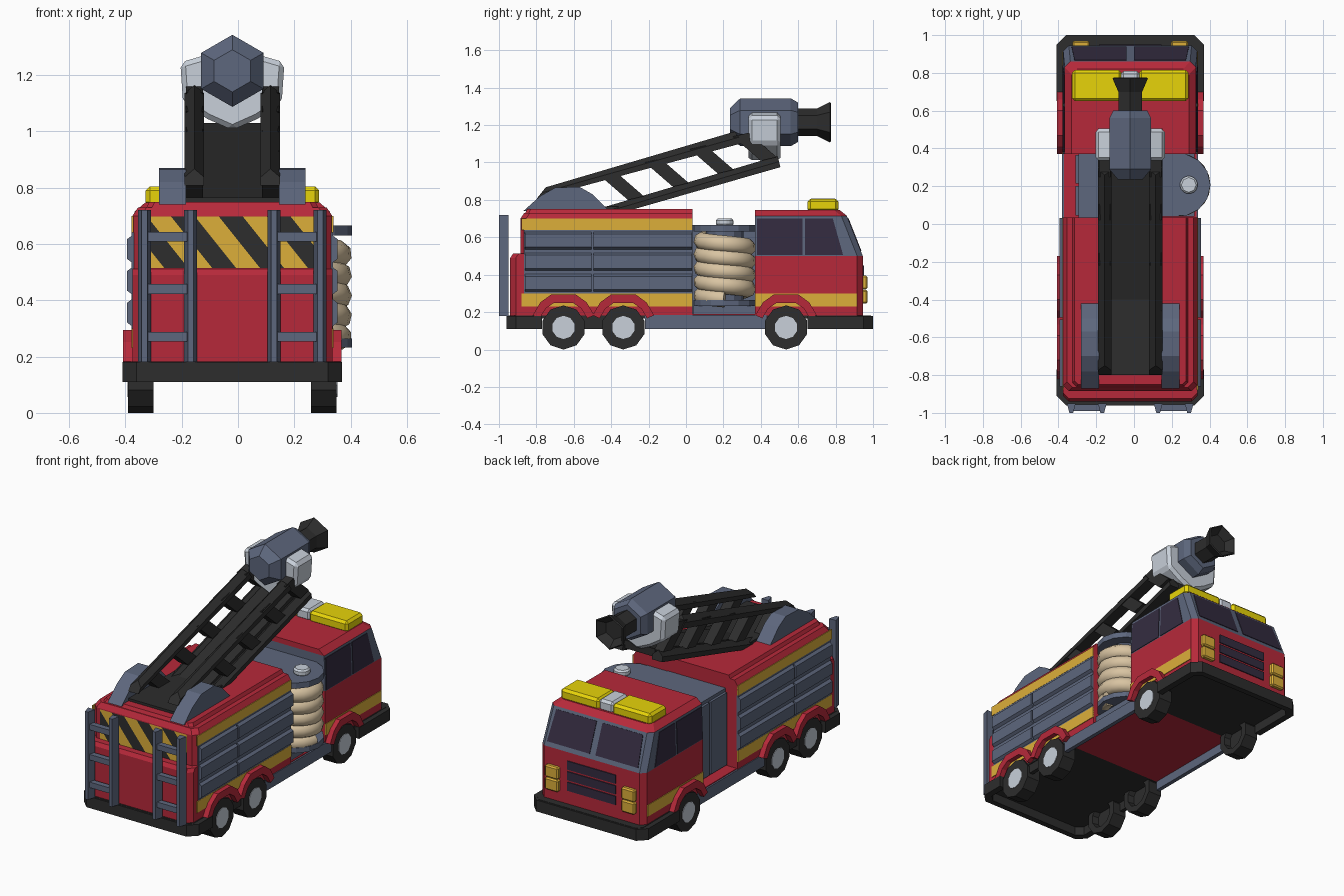
import bpy, bmesh, math
from mathutils import Vector

if "Cube" in bpy.data.objects:
    bpy.data.objects.remove(bpy.data.objects["Cube"])

OFFSET = -0.02   # the truck body sits slightly off centre, balancing the hose reel


def material(name, *rgb):
    m = bpy.data.materials.new(name)
    m.use_nodes = True
    m.diffuse_color = (*rgb, 1)
    m.node_tree.nodes["Principled BSDF"].inputs["Base Color"].default_value = (*rgb, 1)
    return m


RED = material("fire red", 0.47, 0.022, 0.042)
SLATE = material("slate blue", 0.11, 0.135, 0.205)
GOLD = material("gold", 0.72, 0.43, 0.042)
YELLOW = material("bright yellow", 0.85, 0.70, 0.003)
BLACK = material("charcoal", 0.026, 0.026, 0.026)
GLASS = material("dark violet", 0.034, 0.025, 0.051)
SILVER = material("silver", 0.58, 0.63, 0.70)
TAN = material("hose tan", 0.69, 0.55, 0.36)


def finish(name, bm, mats, bevel=0):
    bmesh.ops.recalc_face_normals(bm, faces=bm.faces)
    me = bpy.data.meshes.new(name)
    bm.to_mesh(me)
    bm.free()
    ob = bpy.data.objects.new(name, me)
    bpy.context.collection.objects.link(ob)
    for m in mats:
        me.materials.append(m)
    ob.location.x = OFFSET
    if bevel:
        mod = ob.modifiers.new("bevel", 'BEVEL')
        mod.width, mod.segments, mod.limit_method = bevel, 1, 'ANGLE'
    return ob


def rings(name, loops, mats, bevel=0):
    """Skin a stack of equal loops; mats gives one material per band."""
    bm = bmesh.new()
    vs = [[bm.verts.new(p) for p in loop] for loop in loops]
    used = list(dict.fromkeys(mats))
    n = len(loops[0])
    for k, (a, b) in enumerate(zip(vs, vs[1:])):
        for i in range(n):
            j = (i + 1) % n
            bm.faces.new((a[i], a[j], b[j], b[i])).material_index = used.index(mats[k])
    bm.faces.new(vs[0]).material_index = used.index(mats[0])
    bm.faces.new(vs[-1]).material_index = used.index(mats[-1])
    return finish(name, bm, used, bevel)


def place(axis, a, p, q):
    return {'x': (a, p, q), 'y': (p, a, q), 'z': (p, q, a)}[axis]


def prism(name, axis, a, b, pts, mat, bevel=0):
    return rings(name, [[place(axis, t, *p) for p in pts] for t in (a, b)], [mat], bevel)


def box(name, x0, x1, y0, y1, z0, z1, mat, bevel=0):
    return prism(name, 'z', z0, z1, [(x0, y0), (x1, y0), (x1, y1), (x0, y1)], mat, bevel)


def ngon(cx, cy, r, n, turn=0):
    return [(cx + r * math.cos(turn + math.tau * i / n),
             cy + r * math.sin(turn + math.tau * i / n)) for i in range(n)]


def turned(name, axis, cx, cy, n, turn, profile, mat):
    """Faceted solid of revolution from (position, radius) pairs."""
    return rings(name, [[place(axis, t, *p) for p in ngon(cx, cy, r, n, turn)]
                        for t, r in profile], [mat] * (len(profile) - 1))


def hull(name, levels, mats, c_low, c_high):
    """Stack of rectangles (z, y0, y1, half width) with chamfered corners."""
    loops = []
    for z, y0, y1, w in levels:
        right = [(w - c_low, y0), (w, y0 + c_low)] if c_low else [(w, y0)]
        right += [(w, y1 - c_high), (w - c_high, y1)] if c_high else [(w, y1)]
        loops.append([(x, y, z) for x, y in right + [(-x, y) for x, y in right[::-1]]])
    return rings(name, loops, mats)


def bumper(name, y_in, y_out):
    """Rim wrapping three sides of one end, open towards the middle."""
    d = 1 if y_out > y_in else -1
    outer = [(0.39, y_in), (0.39, y_out - d * 0.05), (0.34, y_out)]
    inner = [(0.31, y_out - d * 0.035), (0.35, y_out - d * 0.07), (0.35, y_in)]
    half = outer + [(-x, y) for x, y in outer[::-1]]
    prism(name, 'z', 0.11, 0.18, half + [(-x, y) for x, y in inner[::-1]] + inner, BLACK)


# Chassis: bumper rims, recessed underside and sill rails
bumper("rear_bumper", -0.77, -0.96)
bumper("front_bumper", 0.65, 1.0)
hull("rear_underside", [(0.165, -0.95, -0.22, 0.36), (0.182, -0.95, -0.22, 0.36)], [BLACK], 0.03, 0)
hull("front_underside", [(0.165, 0.43, 0.99, 0.36), (0.182, 0.43, 0.99, 0.36)], [BLACK], 0, 0.03)
box("floor", -0.35, 0.35, -0.22, 0.43, 0.165, 0.19, RED)
for s in (-1, 1):
    box("sill_rail", s * 0.335, s * 0.36, -0.22, 0.43, 0.11, 0.185, SLATE)
    box("axle_rail", s * 0.33, s * 0.355, -0.55, -0.44, 0.11, 0.17, BLACK)

# Rear body with a stepped back and a raised roof
hull("rear_body", [(0.18, -0.94, 0.035, 0.355), (0.49, -0.94, 0.035, 0.355),
                   (0.512, -0.925, 0.035, 0.355), (0.513, -0.885, 0.035, 0.355),
                   (0.70, -0.885, 0.035, 0.355), (0.73, -0.865, 0.035, 0.335)], [RED] * 5, 0.03, 0)
hull("rear_roof", [(0.72, -0.865, 0.035, 0.31), (0.75, -0.85, 0.035, 0.295)], [RED], 0.02, 0)

# Cab with slate window band and red roof
hull("cab", [(0.18, 0.37, 0.945, 0.355), (0.50, 0.37, 0.945, 0.355),
             (0.715, 0.37, 0.86, 0.347), (0.747, 0.37, 0.82, 0.31)], [RED, SLATE, RED], 0, 0.03)


def plate(name, pts, out, mat):
    """Thin pane standing just proud of a surface."""
    shift = Vector(out) * 0.006
    back = [Vector(p) - shift for p in pts]
    return rings(name, [back, [Vector(p) + shift * 0.6 for p in pts]], [mat])


def cab_side(s, y, z):
    return (s * (0.355 - (z - 0.5) * 0.037), y, z)


def cab_front(x, z):
    return (x, 0.945 - (z - 0.5) * 0.395, z)


for s in (-1, 1):
    for low0, low1, top1 in ((0.38, 0.622, 0.622), (0.637, 0.84, 0.785)):
        plate("side_window", [cab_side(s, low0, 0.505), cab_side(s, low1, 0.505),
                              cab_side(s, top1, 0.70), cab_side(s, low0, 0.70)], (s, 0, 0), GLASS)
    plate("windscreen", [cab_front(s * 0.02, 0.525), cab_front(s * 0.31, 0.525),
                         cab_front(s * 0.295, 0.70), cab_front(s * 0.02, 0.70)], (0, 0.94, 0.35), GLASS)
    # Headlights, two stacked per side
    for z in (0.245, 0.322):
        box("headlight", s * 0.215, s * 0.305, 0.93, 0.97, z, z + 0.074, GOLD, 0.008)
    # Gold stripes along the sides
    for y0, y1, z0, z1 in ((-0.88, 0.035, 0.64, 0.70), (-0.88, 0.035, 0.23, 0.30), (0.37, 0.913, 0.23, 0.30)):
        box("side_stripe", s * 0.352, s * 0.359, y0, y1, z0, z1, GOLD)
    # Equipment shutters with bulging slats
    box("shutter_frame", s * 0.35, s * 0.358, -0.865, 0.035, 0.30, 0.64, SLATE)
    for y0, y1 in ((-0.86, -0.506), (-0.494, 0.033)):
        for z0 in (0.303, 0.416, 0.529):
            z1 = z0 + 0.106
            prism("shutter", 'y', y0, y1, [(s * 0.35, z0), (s * 0.374, z0 + 0.018),
                                           (s * 0.374, z1 - 0.018), (s * 0.35, z1)], SLATE)
    # Wheels with hollow backs, hubs and arches
    for y in (-0.655, -0.335, 0.535):
        turned("wheel", 'x', y, 0.118, 10, math.pi / 10,
               [(s * 0.37, 0.118), (s * 0.28, 0.118), (s * 0.28, 0.08), (s * 0.32, 0.075)], BLACK)
        prism("hub", 'x', s * 0.36, s * 0.373, ngon(y, 0.118, 0.062, 10, math.pi / 10), SILVER)
        angles = [math.radians(d) for d in (20, 45, 68, 112, 135, 160)]
        outer = [(y + 0.175 * math.cos(a), 0.118 + 0.19 * math.sin(a)) for a in angles]
        inner = [(y + 0.135 * math.cos(a), 0.118 + 0.142 * math.sin(a)) for a in angles]
        prism("wheel_arch", 'x', s * 0.34, s * 0.388, outer + inner[::-1], RED)

for z in (0.265, 0.33, 0.395):
    box("grille_slat", -0.165, 0.165, 0.94, 0.951, z, z + 0.053, GLASS)

# Roof light bar
for s in (-1, 1):
    box("light_bar", s * 0.045, s * 0.308, 0.65, 0.815, 0.735, 0.805, YELLOW, 0.015)
box("light_bar_centre", -0.05, 0.05, 0.655, 0.81, 0.735, 0.807, SILVER, 0.015)

# Hazard panel on the back, striped by diagonal cuts
bm = bmesh.new()
bm.faces.new([bm.verts.new((x, -0.89, z)) for x, z in
              ((-0.295, 0.515), (0.295, 0.515), (0.295, 0.697), (-0.295, 0.697))])
PITCH = 0.085
for k in range(-8, 16):
    bmesh.ops.bisect_plane(bm, geom=bm.verts[:] + bm.edges[:] + bm.faces[:],
                           plane_co=(k * PITCH, -0.89, 0), plane_no=(1, 0, 0.8))
for f in bm.faces:
    c = f.calc_center_median()
    f.material_index = math.floor((c.x + 0.8 * c.z) / PITCH) % 2
finish("hazard_panel", bm, [BLACK, GOLD])

# Rear access ladders
for s in (-1, 1):
    for x in (0.148, 0.312):
        prism("access_pole", 'z', 0.18, 0.72, [(s * x - 0.023, -0.95), (s * x - 0.01, -1.0),
                                               (s * x + 0.01, -1.0), (s * x + 0.023, -0.95)], SLATE)
    for z in (0.27, 0.44, 0.625):
        box("access_rung", s * 0.16, s * 0.30, -0.99, -0.955, z - 0.017, z + 0.017, SLATE)

# Pump bay and hose reel
REEL_X, REEL_Y = 0.258, 0.207
box("pump_bay", -0.275, 0.12, 0.03, 0.375, 0.18, 0.665, SLATE)
for y0, y1 in ((0.045, 0.2), (0.215, 0.365)):
    box("pump_door", -0.29, -0.27, y0, y1, 0.2, 0.645, SLATE)
for z0, z1 in ((0.63, 0.665), (0.233, 0.265)):
    prism("reel_cap", 'z', z0, z1, ngon(REEL_X, REEL_Y, 0.167, 14), SLATE)
    box("reel_bracket", 0.1, REEL_X, 0.04, 0.372, z0, z1, SLATE)
box("reel_base", 0.1, 0.34, 0.04, 0.372, 0.18, 0.235, SLATE)
prism("reel_core", 'z', 0.25, 0.64, ngon(REEL_X, REEL_Y, 0.1, 12), SLATE)
prism("reel_knob", 'z', 0.66, 0.70, ngon(0.31, REEL_Y, 0.05, 8), SILVER, 0.01)

cu = bpy.data.curves.new("hose", 'CURVE')
cu.dimensions, cu.bevel_depth, cu.bevel_resolution, cu.use_fill_caps = '3D', 0.048, 2, True
STEPS, TURNS = 90, 4.5
sp = cu.splines.new('POLY')
sp.points.add(STEPS)
for i, p in enumerate(sp.points):
    a = math.tau * TURNS * i / STEPS + math.pi
    p.co = (REEL_X + 0.119 * math.cos(a), REEL_Y + 0.119 * math.sin(a), 0.60 - 0.33 * i / STEPS, 1)
hose = bpy.data.objects.new("hose", cu)
cu.materials.append(TAN)
bpy.context.collection.objects.link(hose)
hose.location.x = OFFSET
bpy.context.view_layer.objects.active = hose
hose.select_set(True)
bpy.ops.object.convert(target='MESH')
bpy.ops.object.shade_smooth()


# Boom ladder: mounts, peaked rails, struts and walkway
def rail(name, s, start, end, slant):
    section = [(0.10, -0.06), (0.10, -0.03), (0.135, 0), (0.17, -0.03), (0.17, -0.06)]
    rings(name, [[(s * x, y + d * dz, z + dz) for x, dz in section]
                 for (y, z), d in ((start, slant), (end, -slant))], [BLACK])


SLOPE = 0.295
for s in (-1, 1):
    prism("boom_mount", 'x', s * 0.165, s * 0.26,
          [(-0.87, 0.74), (-0.78, 0.82), (-0.70, 0.865), (-0.57, 0.87), (-0.50, 0.83), (-0.41, 0.74)], SLATE)
    rail("upper_rail", s, (-0.75, 0.867), (0.26, 1.165), 0.8)
    rail("lower_rail", s, (-0.55, 0.728), (0.49, 1.035), 0.25)
    for y in (-0.70, -0.46, -0.22, 0.02, 0.25):
        top = 1.065 + SLOPE * y
        prism("strut", 'x', s * 0.105, s * 0.165,
              [(y, top), (y + 0.085, top + 0.02), (y + 0.235, top - 0.11), (y + 0.15, top - 0.13)], BLACK)
prism("walkway", 'x', -0.105, 0.105, [(-0.50, 0.735), (0.48, 1.03), (0.48, 0.98), (-0.40, 0.715)], BLACK)
box("boom_base", -0.165, 0.165, -0.80, -0.36, 0.74, 0.765, BLACK)

# Water cannon: yoke, hexagonal body and flared nozzle
prism("cannon_yoke", 'y', 0.335, 0.505,
      [(-0.185, 1.245), (-0.175, 1.10), (-0.09, 1.045), (0, 1.005), (0.09, 1.045),
       (0.175, 1.10), (0.185, 1.245), (0.1, 1.27), (-0.1, 1.27)], SILVER, 0.018)
for name, profile, mat in (
        ("cannon_body", [(0.235, 0.075), (0.29, 0.128), (0.56, 0.128), (0.60, 0.105)], SLATE),
        ("nozzle", [(0.59, 0.073), (0.70, 0.073), (0.77, 0.108), (0.775, 0.1), (0.73, 0.06)], BLACK)):
    turned(name, 'y', 0, 1.215, 6, math.pi / 6, profile, mat)
